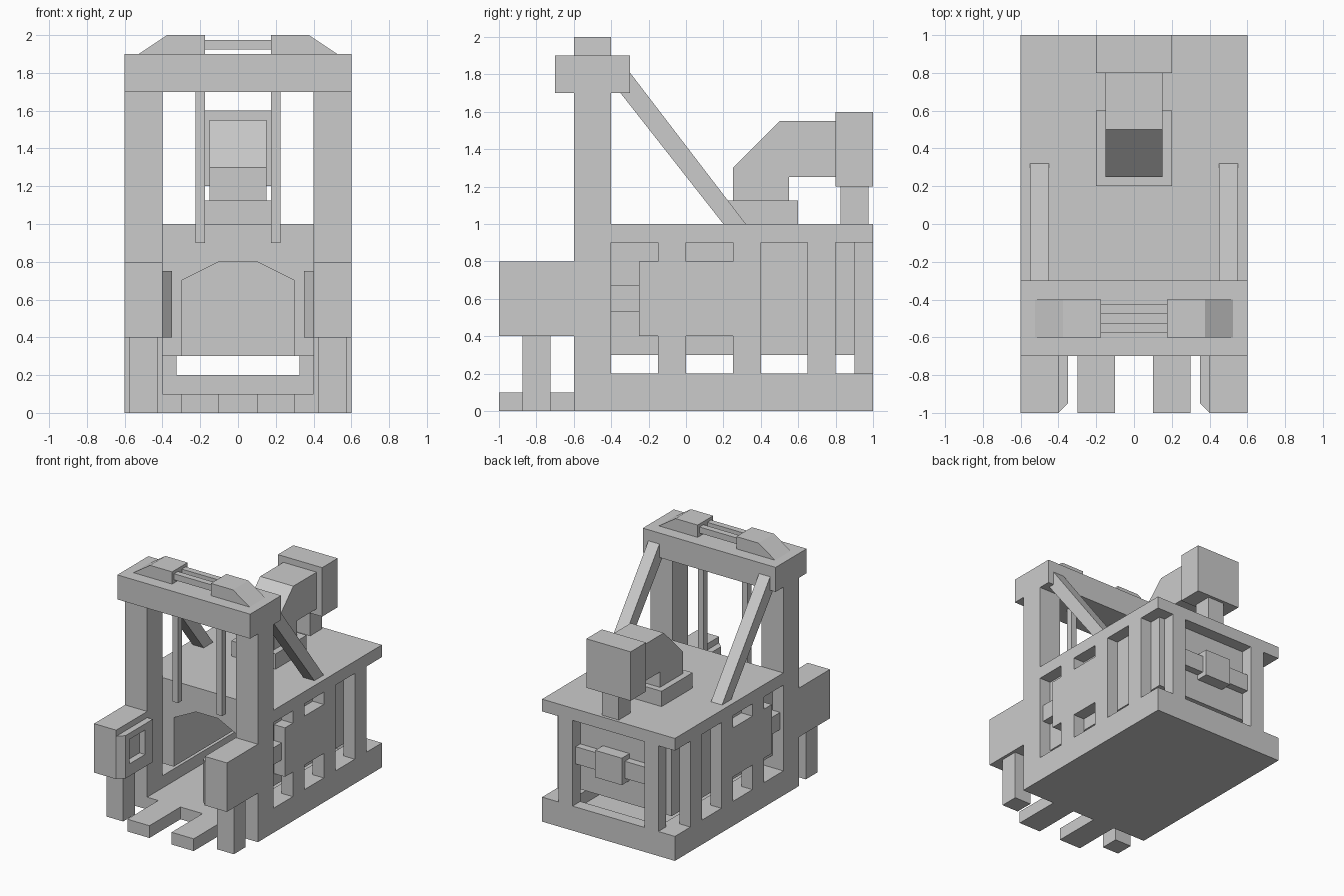
import bpy, bmesh
from mathutils import Vector

cube = bpy.data.objects.get("Cube")
if cube:
    bpy.data.objects.remove(cube, do_unlink=True)

grey = bpy.data.materials.new("light_grey")
grey.use_nodes = True
grey.diffuse_color = (0.6, 0.6, 0.6, 1)
grey.node_tree.nodes["Principled BSDF"].inputs["Base Color"].default_value = (0.6, 0.6, 0.6, 1)


def prism(name, points, axis, lo, hi, mirror=False):
    """Extrude a 2D profile along an axis; mirror copies it across x = 0."""
    def place(p, d):
        return {"x": (d, p[0], p[1]), "y": (p[0], d, p[1]), "z": (p[0], p[1], d)}[axis]
    bm = bmesh.new()
    face = bm.faces.new([bm.verts.new(place(p, lo)) for p in points])
    grown = bmesh.ops.extrude_face_region(bm, geom=[face])
    move = Vector(place((0, 0), hi - lo))
    bmesh.ops.translate(bm, vec=move, verts=[v for v in grown["geom"] if isinstance(v, bmesh.types.BMVert)])
    bmesh.ops.recalc_face_normals(bm, faces=bm.faces)
    mesh = bpy.data.meshes.new(name)
    bm.to_mesh(mesh)
    bm.free()
    mesh.materials.append(grey)
    obj = bpy.data.objects.new(name, mesh)
    bpy.context.collection.objects.link(obj)
    if mirror:
        obj.modifiers.new("mirror", "MIRROR")
    return obj


def box(name, x, y, z, mirror=False):
    corners = [(x[0], y[0]), (x[1], y[0]), (x[1], y[1]), (x[0], y[1])]
    return prism(name, corners, "z", z[0], z[1], mirror)


def mid(name, half, y, z):
    return box(name, (-half, half), y, z)


# Base tray with raised rim and two forks
mid("base_floor", 0.6, (-0.6, 1), (0, 0.1))
box("base_rail", (0.4, 0.6), (-0.4, 1), (0.1, 0.2), True)
mid("base_back_rim", 0.4, (0.9, 1), (0.1, 0.2))
box("fork", (0.1, 0.3), (-1, -0.6), (0, 0.1), True)

# Tower: posts, crossbeam, braces and hanging rods
box("tower_post", (0.4, 0.6), (-0.6, -0.4), (0.1, 1.7), True)
mid("crossbeam", 0.6, (-0.7, -0.3), (1.7, 1.9))
prism("brace", [(0.2, 1), (0.32, 1), (-0.3, 1.81), (-0.35, 1.81), (-0.35, 1.7)], "x", 0.45, 0.55, True)
box("hanging_rod", (0.175, 0.225), (-0.525, -0.475), (0.9, 1.7), True)

# Crossbeam cap: sloped blocks joined by two bars
prism("cap_block", [(0.175, 1.9), (0.525, 1.9), (0.375, 2), (0.175, 2)], "y", -0.6, -0.4, True)
for y in (-0.55, -0.45):
    mid("cap_bar", 0.175, (y - 0.025, y + 0.025), (1.925, 1.975))

# Front arms with legs and framed inner plates
box("arm", (0.4, 0.6), (-1, -0.6), (0.4, 0.8), True)
box("leg", (0.425, 0.575), (-0.875, -0.725), (0, 0.4), True)
for z in ((0.4, 0.5), (0.7, 0.75)):
    prism("arm_plate_edge", [(0.4, -1), (0.35, -0.95), (0.35, -0.6), (0.4, -0.6)], "z", *z, True)
prism("arm_plate_front", [(0.4, -1), (0.35, -0.95), (0.35, -0.9), (0.4, -0.9)], "z", 0.5, 0.7, True)
box("arm_plate_rear", (0.35, 0.4), (-0.7, -0.6), (0.5, 0.7), True)

# Body: top slab over a tunnel-shaped chamber
mid("top_slab", 0.6, (-0.4, 1), (0.9, 1))
half_arch = [(0.1, 0.8), (0.3, 0.7), (0.3, 0.3), (0.5, 0.3), (0.5, 0.9)]
arch = half_arch + [(-x, z) for x, z in reversed(half_arch)]
prism("chamber", arch, "y", -0.4, 0.85)
mid("chamber_back", 0.5, (0.85, 0.9), (0.3, 0.9))

# Side walls: pillars, panels and a small recessed bar
for y in ((-0.15, 0), (0.25, 0.4), (0.65, 0.8)):
    box("side_pillar", (0.5, 0.6), y, (0.2, 0.9), True)
for y in ((-0.25, -0.15), (0, 0.25)):
    box("side_panel", (0.5, 0.6), y, (0.4, 0.8), True)
box("side_bar", (0.5, 0.57), (-0.4, -0.25), (0.53, 0.67), True)

# Back wall: posts with a crossbar and latch block
box("back_post", (0.325, 0.45), (0.9, 1), (0.2, 0.9), True)
mid("back_bar", 0.325, (0.9, 0.96), (0.53, 0.67))
mid("back_latch", 0.12, (0.9, 1), (0.49, 0.71))

# Elbow duct on the roof
mid("duct_foot", 0.2, (0.2, 0.6), (1, 1.125))
duct = [(0.25, 1.125), (0.55, 1.125), (0.55, 1.25), (0.8, 1.25), (0.8, 1.55), (0.5, 1.55), (0.25, 1.3)]
prism("duct_elbow", duct, "x", -0.15, 0.15)
mid("duct_box", 0.2, (0.8, 1), (1.2, 1.6))
mid("duct_support", 0.075, (0.825, 0.975), (1, 1.2))
